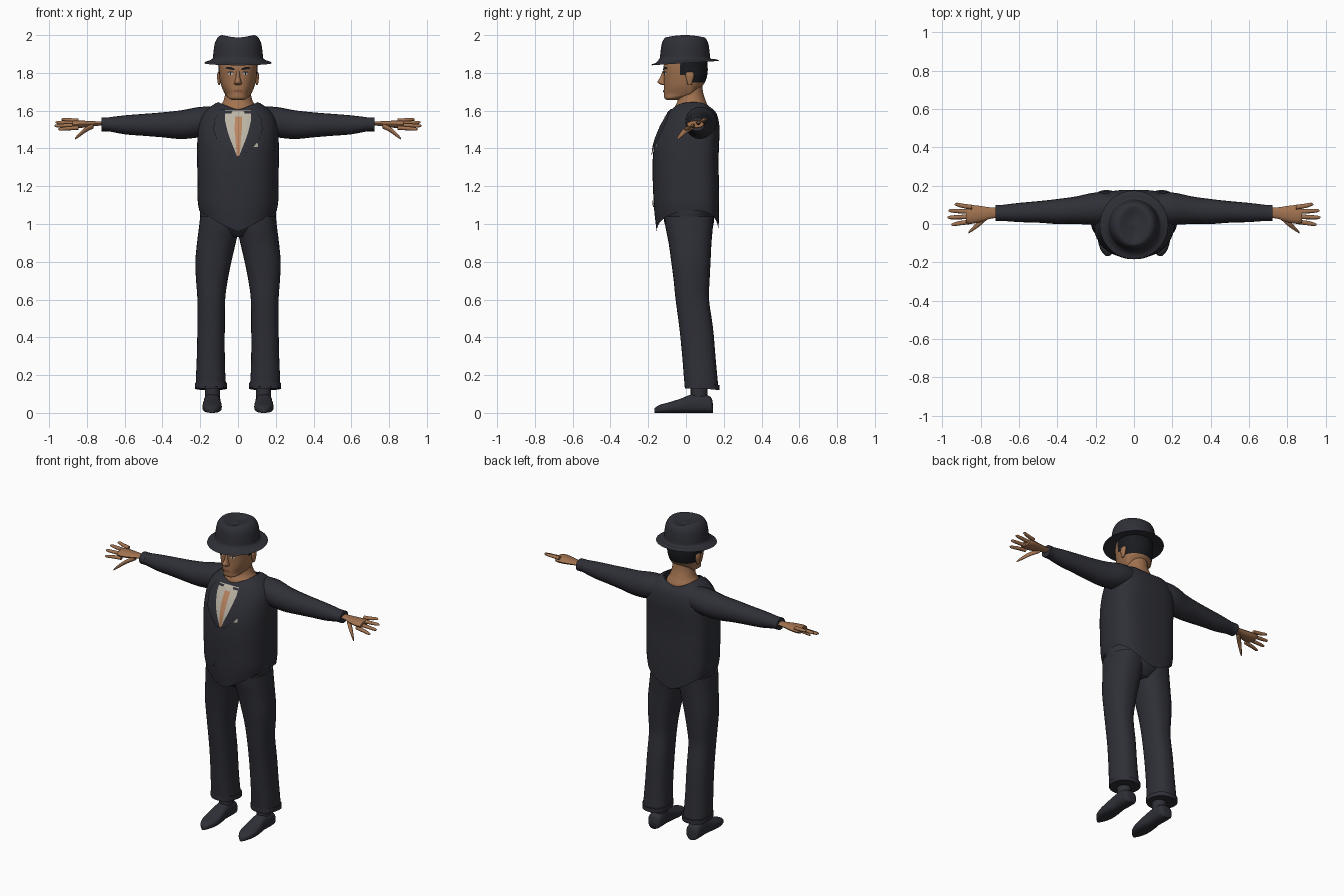
import bpy, bmesh, math
from mathutils import Vector
from mathutils.bvhtree import BVHTree

cube = bpy.data.objects.get("Cube")
if cube:
    bpy.data.objects.remove(cube)


def material(name, *rgb):
    m = bpy.data.materials.new(name)
    m.use_nodes = True
    color = (*rgb, 1)
    m.diffuse_color = color
    bsdf = m.node_tree.nodes["Principled BSDF"]
    bsdf.inputs["Base Color"].default_value = color
    bsdf.inputs["Roughness"].default_value = 0.8
    return m


SUIT = material("charcoal cloth", .028, .029, .038)
SKIN = material("tan skin", .36, .17, .08)
SHIRT = material("cream shirt", .50, .46, .38)
STRIP = material("warm tan strip", .50, .24, .12)
HAIR = material("black hair", .010, .011, .014)
EYE = material("eye white", .55, .53, .50)
LIP = material("brown lips", .24, .09, .05)


def finish(name, bm, mats, rule=None, mirror=False, angle=50):
    bmesh.ops.recalc_face_normals(bm, faces=bm.faces)
    me = bpy.data.meshes.new(name)
    bm.to_mesh(me)
    bm.free()
    for m in mats:
        me.materials.append(m)
    if rule:
        for p in me.polygons:
            p.material_index = rule(p.center)
    me.shade_smooth()
    me.set_sharp_from_angle(angle=math.radians(angle))
    ob = bpy.data.objects.new(name, me)
    bpy.context.collection.objects.link(ob)
    if mirror:
        mod = ob.modifiers.new("Mirror", 'MIRROR')
        mod.use_mirror_merge = False
    return ob


def power(v, p):
    return math.copysign(abs(v) ** p, v)


def hring(z, x, a, yf, yb, drop=0, pf=1, pb=1, yc=None, n=40):
    """Level cross-section; drop lowers its front and back middle."""
    yc = (yf + yb) / 2 if yc is None else yc
    out = []
    for i in range(n):
        c, s = math.cos(math.tau * i / n), math.sin(math.tau * i / n)
        p, d = (pf, yc - yf) if s < 0 else (pb, yb - yc)
        out.append(Vector((x + a * power(c, p), yc + d * power(s, p),
                           z - drop * (1 - abs(c)))))
    return out


def xring(x, y, z, ry, rz, n=20):
    return [Vector((x, y + ry * math.cos(math.tau * i / n),
                    z + rz * math.sin(math.tau * i / n))) for i in range(n)]


def yring(x, y, w, h, n=20):
    return [Vector((x + w * power(math.cos(math.tau * i / n), .8),
                    y, h / 2 + h / 2 * power(math.sin(math.tau * i / n), .7))) for i in range(n)]


def loft(name, rings, mats, steps=4, caps=True, **kw):
    """Skin a smooth surface through cross-sections."""
    rows, last = [], len(rings) - 1
    for i in range(last):
        four = [rings[max(0, min(last, i + k))] for k in (-1, 0, 1, 2)]
        for s in range(steps):
            t = s / steps
            rows.append([b + .5 * t * (c - a + t * (2 * a - 5 * b + 4 * c - d
                         + t * (3 * (b - c) + d - a))) for a, b, c, d in zip(*four)])
    rows.append(rings[-1])
    bm = bmesh.new()
    grid = [[bm.verts.new(v) for v in row] for row in rows]
    n = len(grid[0])
    for lo, hi in zip(grid, grid[1:]):
        for j in range(n):
            k = (j + 1) % n
            bm.faces.new((lo[j], lo[k], hi[k], hi[j]))
    if caps:
        bm.faces.new(grid[0])
        bm.faces.new(grid[-1])
    return finish(name, bm, mats, **kw)


def plate(name, target, rows, mat, lift=.004, mirror=False, cols=8, sub=5):
    """Thin sheet laid on the front of a target; rows are (z, x0, x1)."""
    me = target.data
    tree = BVHTree.FromPolygons([v.co for v in me.vertices], [p.vertices for p in me.polygons])
    fine = []
    for a, b in zip(rows, rows[1:]):
        fine += [[u + (v - u) * s / sub for u, v in zip(a, b)] for s in range(sub)]
    fine.append(rows[-1])
    bm, grid = bmesh.new(), []
    for z, x0, x1 in fine:
        line = []
        for j in range(cols + 1):
            x = x0 + (x1 - x0) * j / cols
            hit = tree.ray_cast(Vector((x, -1, z)), Vector((0, 1, 0)))[0]
            line.append(bm.verts.new((x, (hit.y if hit else -.05) - lift, z)))
        grid.append(line)
    for lo, hi in zip(grid, grid[1:]):
        for j in range(cols):
            bm.faces.new((lo[j], hi[j], hi[j + 1], lo[j + 1]))
    return finish(name, bm, [mat], mirror=mirror)


# Jacket body: boxy back, rounded front, pointed hem, scooped neckline
jacket_rows = [(1.07, .205, -.155, .172, .11), (1.12, .213, -.168, .175, .05),
               (1.2, .214, -.175, .175, 0), (1.32, .216, -.177, .172, 0),
               (1.42, .216, -.168, .175, 0), (1.5, .212, -.142, .178, 0),
               (1.56, .198, -.112, .17, 0), (1.605, .165, -.09, .155, .01),
               (1.635, .125, -.072, .135, .03), (1.645, .105, -.066, .122, .04)]
jacket = loft("jacket", [hring(z, 0, a, f, b, d, .85, .65, .04, 64)
                         for z, a, f, b, d in jacket_rows], [SUIT], caps=False)

# Sleeves with a slight cuff
sleeve_rows = [(.1, .08, 1.55, .075, .07), (.2, .08, 1.54, .084, .08), (.3, .072, 1.526, .072, .076),
               (.4, .065, 1.525, .065, .066), (.5, .063, 1.525, .056, .058),
               (.6, .06, 1.525, .05, .05), (.69, .058, 1.528, .041, .036)]
loft("sleeves", [xring(*r) for r in sleeve_rows], [SUIT], mirror=True)
loft("sleeve_cuffs", [xring(x, .058, 1.528, .042, .037) for x in (.685, .722)],
     [SUIT], steps=1, mirror=True)

# Shirt front, open strip, lapels and small cloth details
plate("shirt_front", jacket, [(1.6, -.07, .07), (1.55, -.07, .07), (1.48, -.055, .055),
                              (1.36, -.008, .01)], SHIRT, .003, cols=16)
plate("shirt_strip", jacket, [(1.57, -.016, .022), (1.5, -.018, .02), (1.36, -.006, .008)], STRIP, .005)
plate("lapels", jacket, [(1.61, .07, .09), (1.555, .07, .125), (1.5, .058, .13),
                         (1.45, .042, .115), (1.36, .006, .03)], SUIT, .008, True)
plate("collar_tabs", jacket, [(1.597, .03, .068), (1.585, .035, .068)], SUIT, .006, True)
plate("pocket_square", jacket, [(1.43, .1, .104), (1.408, .082, .106)], SHIRT, .004)
plate("waist_flap", jacket, [(1.125, -.04, .04), (1.09, -.065, .065)], SUIT, .006)

# Trousers
loft("trouser_seat", [hring(1.12, 0, .2, -.13, .155), hring(1.04, 0, .2, -.12, .15),
                      hring(.98, 0, .17, -.105, .14), hring(.93, 0, .08, -.06, .1)], [SUIT])


def leg_ring(z, x0, x1, y0, y1):
    return hring(z, (x0 + x1) / 2, (x1 - x0) / 2, y0, y1, pf=.85, pb=.85, n=32)


leg_rows = [(1.04, -.01, .2, -.115, .145), (.98, -.005, .207, -.108, .142), (.9, .012, .217, -.092, .135),
            (.8, .035, .226, -.078, .13), (.7, .055, .222, -.065, .125),
            (.6, .068, .215, -.055, .122), (.45, .07, .215, -.035, .143),
            (.3, .07, .218, -.02, .156), (.2, .067, .222, -.012, .165), (.13, .062, .224, -.006, .172)]
loft("trouser_legs", [leg_ring(*r) for r in leg_rows], [SUIT], mirror=True)


def cuff_ring(z):
    ring = leg_ring(z, .058, .228, -.009, .177)
    for v in ring:
        v.z -= .1 * v.y
    return ring


loft("trouser_cuffs", [cuff_ring(.165), cuff_ring(.138)], [SUIT], steps=1, mirror=True)

# Shoes and socks
shoe_rows = [(.142, .025, .05), (.13, .042, .085), (.08, .045, .1), (.03, .043, .098), (-.03, .05, .075),
             (-.09, .05, .056), (-.14, .034, .042), (-.166, .01, .025)]
loft("shoes", [yring(.137, *r) for r in shoe_rows], [SUIT], mirror=True)
loft("socks", [hring(z, .135, .04, .025, .115, n=20) for z in (.07, .2)], [SUIT], steps=1, mirror=True)

# Hands, tilted so the thumb side hangs lower
def hand_part(name, rows, thick):
    loft(name, [xring(x, y, 1.528 + .5 * (y - .05), r, r * thick, 14)
                for x, y, r in rows], [SKIN], mirror=True)


hand_part("palms", [(.70, .06, .026), (.75, .057, .03), (.8, .052, .042),
                    (.85, .05, .049), (.875, .05, .044)], .42)
fingers = {"little": (.088, .935, .102), "ring": (.064, .967, .07),
           "middle": (.038, .972, .034), "index": (.012, .952, -.002)}
for label, (y, tip_x, tip_y) in fingers.items():
    mid = (.855 + tip_x) / 2
    hand_part(label + "_fingers", [(.845, y, .012), (mid, (y + tip_y) / 2, .0115),
                                   (tip_x - .012, tip_y, .009), (tip_x, tip_y, .003)], .9)
loft("thumbs", [xring(.765, .04, 1.52, .016, .014), xring(.805, .005, 1.5, .017, .014),
                xring(.84, -.025, 1.472, .011, .011), xring(.862, -.044, 1.452, .005, .005)],
     [SKIN], mirror=True)

# Neck and head, with hair over the back and temples
neck_rows = [(1.56, .1, -.05, .12), (1.61, .1, -.062, .122), (1.65, .078, -.045, .105),
             (1.7, .066, -.04, .09), (1.76, .064, -.04, .085)]
loft("neck", [hring(z, 0, a, f, b) for z, a, f, b in neck_rows], [SKIN])
head_rows = [(1.656, .03, -.1, -.04), (1.667, .05, -.114, -.01), (1.69, .07, -.117, .035),
             (1.72, .084, -.117, .075), (1.75, .093, -.117, .1), (1.79, .1, -.118, .113),
             (1.83, .104, -.119, .115), (1.87, .104, -.11, .11), (1.9, .09, -.09, .09)]
head = loft("head", [hring(z, 0, a, f, b, pf=.9, yc=.02 if z > 1.68 else None, n=56)
                     for z, a, f, b in head_rows], [SKIN, HAIR],
            rule=lambda c: int((c.z > 1.75 and c.y > .03) or (c.z > 1.785 and c.y > -.03)))

# Facial features
nose_rows = [(1.735, .012, -.125), (1.742, .02, -.141), (1.752, .018, -.151),
             (1.775, .012, -.138), (1.81, .009, -.123)]
loft("nose", [hring(z, 0, a, f, -.09, n=16) for z, a, f in nose_rows], [SKIN])
loft("ears", [hring(z, .1, a, .01 - d, .03 + d, n=16)
              for z, a, d in ((1.735, .003, 0), (1.75, .008, .004), (1.78, .011, .012),
                              (1.797, .009, .012), (1.805, .004, .004))], [SKIN], mirror=True)
plate("eyes", head, [(1.802, .032, .046), (1.796, .024, .054), (1.79, .034, .046)], EYE, .002, True)
plate("irises", head, [(1.802, .036, .043), (1.79, .036, .043)], HAIR, .003, True)
plate("eyelids", head, [(1.808, .03, .048), (1.803, .022, .057)], HAIR, .003, True)
plate("eyebrows", head, [(1.83, .035, .06), (1.823, .018, .068), (1.816, .018, .03)], HAIR, .003, True)
plate("lips", head, [(1.711, -.012, .012), (1.704, -.03, .03), (1.695, -.016, .016)], LIP, .005)

# Hat: flared brim tipped forward, tapered crown with a lengthwise crease
hat_rows = [(.1, 1.867, 0), (.172, 1.852, 0), (.175, 1.857, 0), (.155, 1.864, 0), (.135, 1.876, 0),
            (.131, 1.9, 0), (.127, 1.935, 0), (.12, 1.965, 0), (.105, 1.99, .004),
            (.085, 2.0, .016), (.06, 1.993, .016), (.03, 1.982, .008), (.004, 1.978, 0)]
hat_rings = [hring(z, 0, r, -.005 - r, -.005 + r, d, n=56) for r, z, d in hat_rows]
for ring in hat_rings[:4]:
    for v in ring:
        v.z += .065 * v.y
loft("hat", hat_rings, [SUIT], steps=3)
